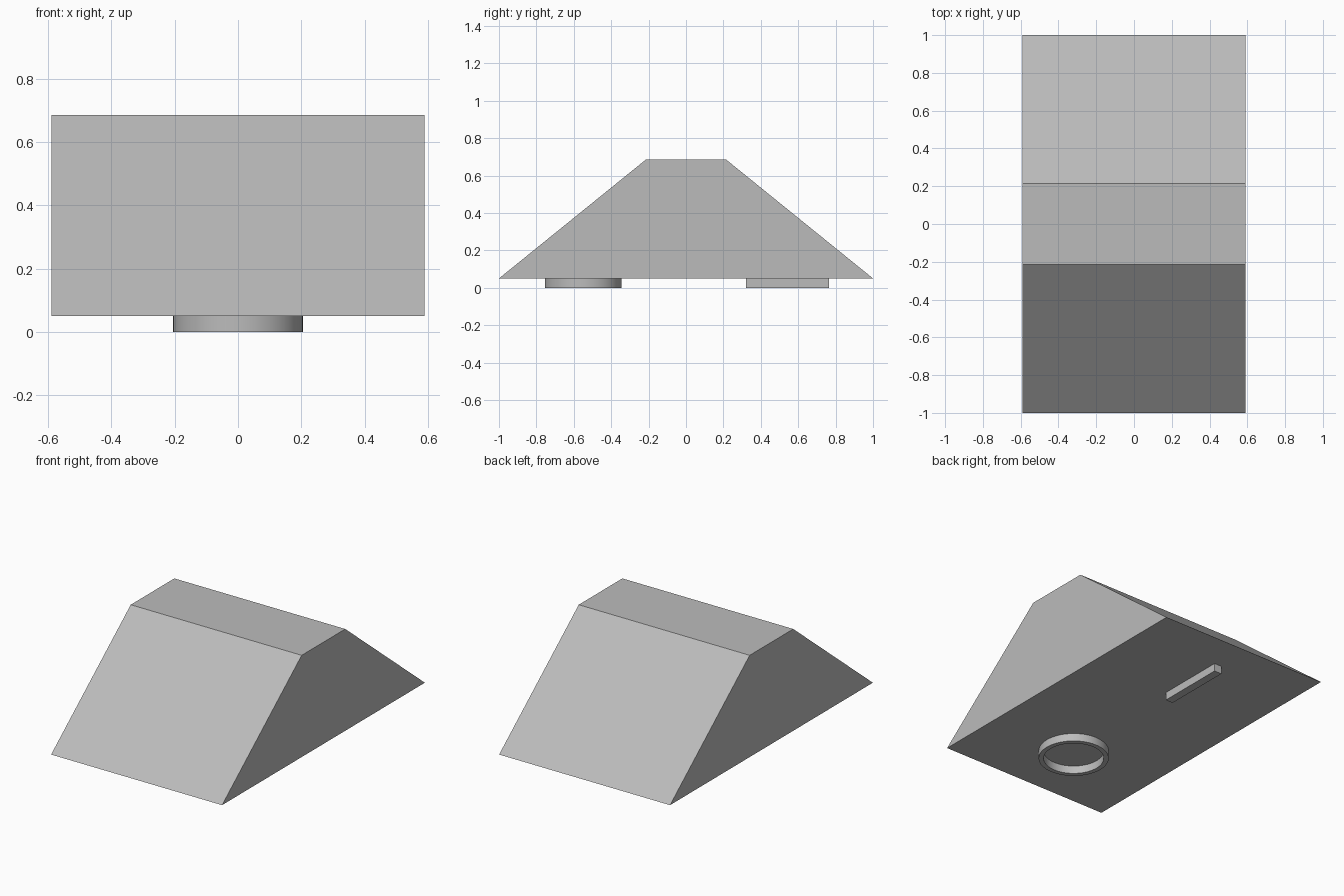
import bpy, bmesh

cube = bpy.data.objects.get("Cube")
if cube:
    bpy.data.objects.remove(cube, do_unlink=True)

grey = bpy.data.materials.new("plain grey")
grey.use_nodes = True
colour = (0.5, 0.5, 0.5, 1)
grey.diffuse_color = colour
grey.node_tree.nodes["Principled BSDF"].inputs["Base Color"].default_value = colour

BASE = 0.05  # height of the body's underside


def add_object(name, bm):
    bmesh.ops.recalc_face_normals(bm, faces=bm.faces)
    mesh = bpy.data.meshes.new(name)
    bm.to_mesh(mesh)
    bm.free()
    mesh.materials.append(grey)
    obj = bpy.data.objects.new(name, mesh)
    bpy.context.collection.objects.link(obj)
    return obj


# Wedge body: trapezoid side profile extruded across the width
bm = bmesh.new()
profile = [(-1, BASE), (1, BASE), (0.215, 0.685), (-0.215, 0.685)]
side = bm.faces.new([bm.verts.new((-0.59, y, z)) for y, z in profile])
extruded = bmesh.ops.extrude_face_region(bm, geom=[side])["geom"]
verts = [v for v in extruded if isinstance(v, bmesh.types.BMVert)]
bmesh.ops.translate(bm, verts=verts, vec=(1.18, 0, 0))
add_object("wedge_body", bm)

# Round foot: square wall section spun into an open ring under the front
bm = bmesh.new()
section = [(0.176, 0), (0.205, 0), (0.205, BASE), (0.176, BASE)]
points = [bm.verts.new((r, -0.55, z)) for r, z in section]
edges = [bm.edges.new((points[i], points[(i + 1) % 4])) for i in range(4)]
bmesh.ops.spin(bm, geom=points + edges, cent=(0, -0.55, 0), axis=(0, 0, 1),
               angle=6.283185, steps=64)
bmesh.ops.remove_doubles(bm, verts=bm.verts, dist=0.0005)
ring = add_object("ring_foot", bm)
bpy.ops.object.select_all(action="DESELECT")
ring.select_set(True)
bpy.context.view_layer.objects.active = ring
bpy.ops.object.shade_smooth_by_angle()

# Straight foot: thin bar under the back
bm = bmesh.new()
bmesh.ops.create_cube(bm, size=1)
bmesh.ops.scale(bm, verts=bm.verts, vec=(0.052, 0.445, BASE))
bmesh.ops.translate(bm, verts=bm.verts, vec=(0, 0.543, BASE / 2))
add_object("bar_foot", bm)
